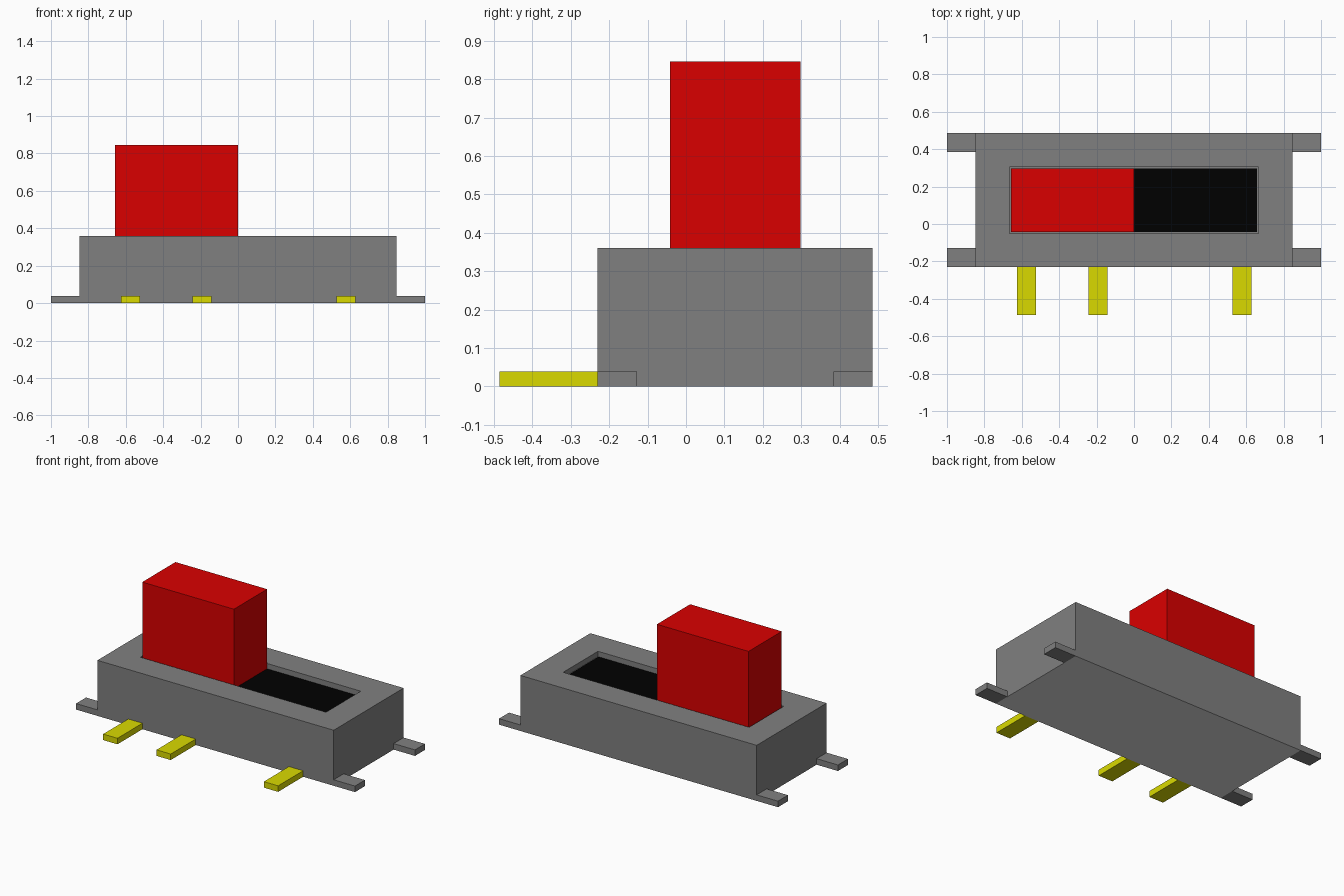
import bpy
import bmesh

if "Cube" in bpy.data.objects:
    bpy.data.objects.remove(bpy.data.objects["Cube"], do_unlink=True)


def material(name, rgb):
    m = bpy.data.materials.new(name)
    m.use_nodes = True
    m.diffuse_color = (*rgb, 1)
    m.node_tree.nodes["Principled BSDF"].inputs["Base Color"].default_value = (*rgb, 1)
    return m


grey = material("housing grey", (0.216, 0.216, 0.216))
light_grey = material("underside light grey", (0.7, 0.7, 0.7))
red = material("slider red", (0.7, 0, 0))
yellow = material("pin yellow", (0.7, 0.7, 0))
black = material("slot black", (0, 0, 0))


def finish(name, bm, *mats):
    bmesh.ops.recalc_face_normals(bm, faces=bm.faces)
    mesh = bpy.data.meshes.new(name)
    bm.to_mesh(mesh)
    bm.free()
    for m in mats:
        mesh.materials.append(m)
    obj = bpy.data.objects.new(name, mesh)
    bpy.context.collection.objects.link(obj)


def box_mesh(x, y, z):
    """Box spanning the given (low, high) ranges."""
    bm = bmesh.new()
    bmesh.ops.create_cube(bm, size=1)
    for v in bm.verts:
        v.co = [r[0] if c < 0 else r[1] for c, r in zip(v.co, (x, y, z))]
    return bm


def box(name, x, y, z, mat):
    finish(name, box_mesh(x, y, z), mat)


BODY_X, FRONT, BACK, TOP = 0.847, -0.23, 0.486, 0.36
SLOT_X, SLOT_Y = 0.666, (-0.05, 0.306)
FLOOR = 0.33
THICK = 0.039
TAB = 0.102

# Housing: inset the top face to the slot outline, then sink it
bm = box_mesh((-BODY_X, BODY_X), (FRONT, BACK), (0, TOP))
top = max(bm.faces, key=lambda f: f.calc_center_median().z)
bmesh.ops.inset_region(bm, faces=[top], thickness=0.1)
for v in top.verts:
    v.co.x = SLOT_X if v.co.x > 0 else -SLOT_X
    v.co.y = SLOT_Y[1] if v.co.y > 0.12 else SLOT_Y[0]
sunk = bmesh.ops.extrude_discrete_faces(bm, faces=[top])["faces"][0]
for v in sunk.verts:
    v.co.z = FLOOR - 0.005
# The underside is light grey
for f in bm.faces:
    f.material_index = 1 if f.calc_center_median().z < 0.001 else 0
finish("housing", bm, grey, light_grey)

# Dark slot floor
box("slot_floor", (-0.657, 0.657), (-0.042, 0.298), (FLOOR - 0.005, FLOOR), black)

# Slider block, parked at the right end of the slot
box("slider", (-0.657, 0), (-0.042, 0.298), (FLOOR, 0.846), red)

# Mounting tabs at the four corners
for side, sx in (("left", 1), ("right", -1)):
    for end, y in (("front", (FRONT, FRONT + TAB)), ("back", (BACK - TAB, BACK))):
        xs = sorted((sx * BODY_X, sx))
        box(f"{end}_{side}_tab", xs, y, (0, THICK), grey)

# Contact pins along the front
for i, x in enumerate((-0.575, -0.193, 0.577), 1):
    box(f"contact_pin_{i}", (x - 0.051, x + 0.051), (-0.486, FRONT), (0, THICK), yellow)
